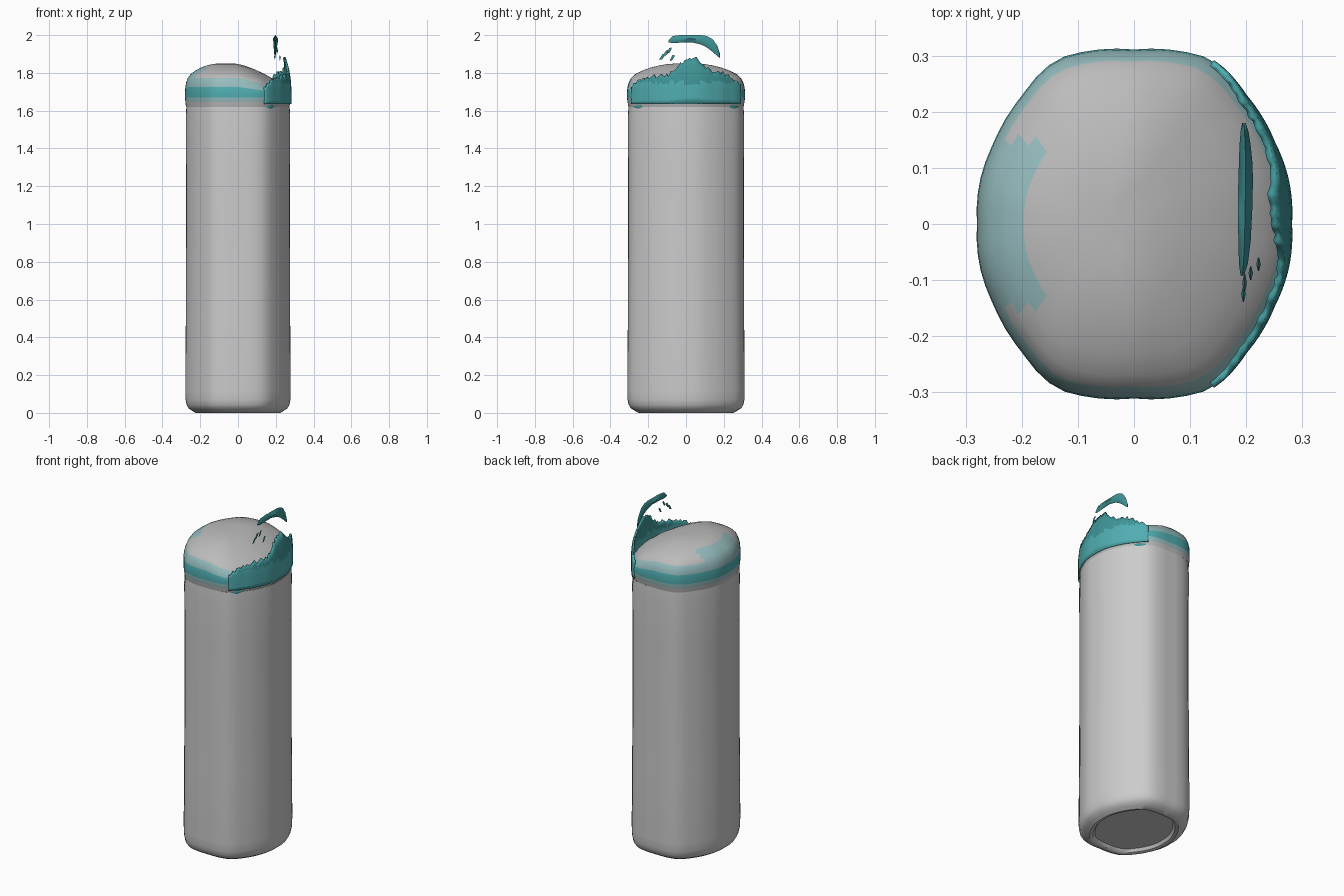
import bpy, math, random
from mathutils import Vector

if "Cube" in bpy.data.objects:
    bpy.data.objects.remove(bpy.data.objects["Cube"])

random.seed(4)
N = 64


def material(name, rgb):
    m = bpy.data.materials.new(name)
    m.diffuse_color = (*rgb, 1)
    m.use_nodes = True
    m.node_tree.nodes["Principled BSDF"].inputs["Base Color"].default_value = m.diffuse_color
    return m


GREY = material("grey", (0.5, 0.5, 0.5))
PALE = material("pale_teal", (0.3, 0.5, 0.51))
TEAL = material("teal", (0.08, 0.42, 0.44))
DARK = material("deep_teal", (0.05, 0.3, 0.31))


def make(name, verts, faces, mats=(), angle=40):
    me = bpy.data.meshes.new(name)
    me.from_pydata(verts, [], faces)
    for m in mats:
        me.materials.append(m)
    ob = bpy.data.objects.new(name, me)
    bpy.context.collection.objects.link(ob)
    bpy.ops.object.select_all(action='DESELECT')
    ob.select_set(True)
    bpy.context.view_layer.objects.active = ob
    bpy.ops.object.shade_smooth_by_angle(angle=math.radians(angle))
    return ob


# Rounded cross-section: quarter outline, sampled by angle and mirrored
QUARTER = [(0.28, 0), (0.274, 0.08), (0.25, 0.145), (0.2, 0.228), (0.165, 0.272),
           (0.135, 0.295), (0.09, 0.307), (0, 0.311)]
POLAR = [(math.atan2(y, x), math.hypot(x, y)) for x, y in QUARTER]


def outline(a):
    c, s = math.cos(a), math.sin(a)
    b = math.atan2(abs(s), abs(c))
    r = POLAR[-1][1]
    for (a0, r0), (a1, r1) in zip(POLAR, POLAR[1:]):
        if a0 <= b <= a1:
            r = r0 + (r1 - r0) * (b - a0) / (a1 - a0)
            break
    return Vector((r * c, r * s))


def ring_faces(rings, n):
    return [(r * n + i, r * n + (i + 1) % n, (r + 1) * n + (i + 1) % n, (r + 1) * n + i)
            for r in range(rings - 1) for i in range(n)]


# Tall body with rounded foot and shallow recessed base
profile = [(0.70, 0.02), (0.74, 0.004), (0.80, 0.0), (0.86, 0.01), (0.93, 0.023),
           (0.97, 0.042), (0.99, 0.07), (0.995, 0.12), (0.985, 0.5), (0.98, 0.9),
           (0.98, 1.3), (0.985, 1.56), (0.975, 1.62)]
verts = []
for s, z in profile:
    for i in range(N):
        p = outline(math.tau * i / N) * s
        verts.append((p.x, p.y, z))
faces = ring_faces(len(profile), N) + [tuple(reversed(range(N)))]
make("bottle_body", verts, faces)

# Domed lid, with its crown shifted left and its right side sloping down
dome = [(0.975, 1.62), (0.99, 1.645), (1.0, 1.67), (1.0, 1.7), (0.992, 1.725),
        (0.97, 1.75), (0.93, 1.773), (0.86, 1.793), (0.74, 1.812), (0.6, 1.828),
        (0.45, 1.84), (0.3, 1.847), (0.15, 1.85)]
verts = []
for s, z in dome:
    for i in range(N):
        p = outline(math.tau * i / N) * s
        x = p.x - 0.07 * (1 - s)
        drop = 0.24 * max(0, x) * min(1, max(0, (z - 1.68) / 0.08))
        verts.append((x, p.y, z - drop))
faces = ring_faces(len(dome), N) + [tuple(range((len(dome) - 1) * N, len(dome) * N))]
lid = make("domed_lid", verts, faces, (GREY, PALE, TEAL))
for f in lid.data.polygons:
    c = f.center
    edge = f.index // N
    if edge in (2, 3):
        f.material_index = 2
    elif edge in (1, 4, 5):
        f.material_index = 1
    if c.x < -0.16 and abs(c.y) < 0.15 and 4 <= edge <= 8:
        f.material_index = 1

# Ragged raised shell along the right side
TOP = [(-0.29, 1.73), (-0.25, 1.77), (-0.2, 1.785), (-0.1, 1.785), (-0.05, 1.84),
       (0.0, 1.87), (0.05, 1.895), (0.1, 1.84), (0.15, 1.805), (0.22, 1.795),
       (0.26, 1.765), (0.29, 1.73)]


def top_height(y):
    for (y0, z0), (y1, z1) in zip(TOP, TOP[1:]):
        if y <= y1:
            return z0 + (z1 - z0) * max(0, y - y0) / (y1 - y0)
    return TOP[-1][1]


COLS, ROWS = 60, 8
verts = []
for j in range(ROWS):
    jag = random.Random(7)
    for i in range(COLS + 1):
        p = outline(math.radians(-64 + 128 * i / COLS))
        top = top_height(p.y) + jag.uniform(-0.015, 0.012)
        z = 1.635 + (top - 1.635) * j / (ROWS - 1)
        s = 1.006 - 3.6 * max(0, z - 1.71) ** 2
        verts.append((p.x * s, p.y * s, z))
W = COLS + 1
faces = [(j * W + i, j * W + i + 1, (j + 1) * W + i + 1, (j + 1) * W + i)
         for j in range(ROWS - 1) for i in range(COLS)]
shell = make("torn_rim_shell", verts, faces, (TEAL, DARK))
for f in shell.data.polygons:
    f.material_index = int(f.center.z > 1.75)
mod = shell.modifiers.new("thickness", 'SOLIDIFY')
mod.thickness = 0.012
mod.offset = -1


# Thin lens-shaped slivers: sections are (x, y, low z, high z, half thickness)
def sliver(name, sections):
    v = []
    for x, y, lo, hi, t in sections:
        m = (lo + hi) / 2
        v += [(x, y, lo), (x + t, y, m), (x, y, hi), (x - t, y, m)]
    n = len(sections)
    f = ring_faces(n, 4) + [(3, 2, 1, 0), tuple(range(4 * n - 4, 4 * n))]
    make(name, v, f, (DARK,), 60)


# Floating handle arc and its broken fragments
sliver("handle_arc", [
    (0.193, -0.092, 1.962, 1.972, 0.003), (0.195, -0.07, 1.958, 1.995, 0.008),
    (0.197, -0.03, 1.96, 2.0, 0.011), (0.198, 0.03, 1.962, 2.0, 0.013),
    (0.199, 0.08, 1.95, 2.0, 0.013), (0.199, 0.11, 1.935, 1.995, 0.012),
    (0.198, 0.14, 1.912, 1.98, 0.010), (0.197, 0.165, 1.89, 1.945, 0.007),
    (0.196, 0.18, 1.878, 1.9, 0.003)])
for k, (x, y, z, r) in enumerate([(0.195, -0.125, 1.885, 0.014), (0.197, -0.105, 1.905, 0.016),
                                  (0.208, -0.088, 1.918, 0.012), (0.222, -0.072, 1.88, 0.012)]):
    sliver(f"handle_fragment_{k}", [
        (x, y - r, z - 0.016, z - 0.01, 0.001), (x, y, z - 0.012, z + 0.014, 0.004),
        (x, y + r, z + 0.008, z + 0.016, 0.001)])

# Small pits under the lid at the right corners
for k, side in enumerate((-1, 1)):
    sliver(f"seam_pit_{k}", [
        (0.150, side * 0.277, 1.618, 1.624, 0.002), (0.172, side * 0.255, 1.61, 1.63, 0.006),
        (0.192, side * 0.230, 1.618, 1.624, 0.002)])
